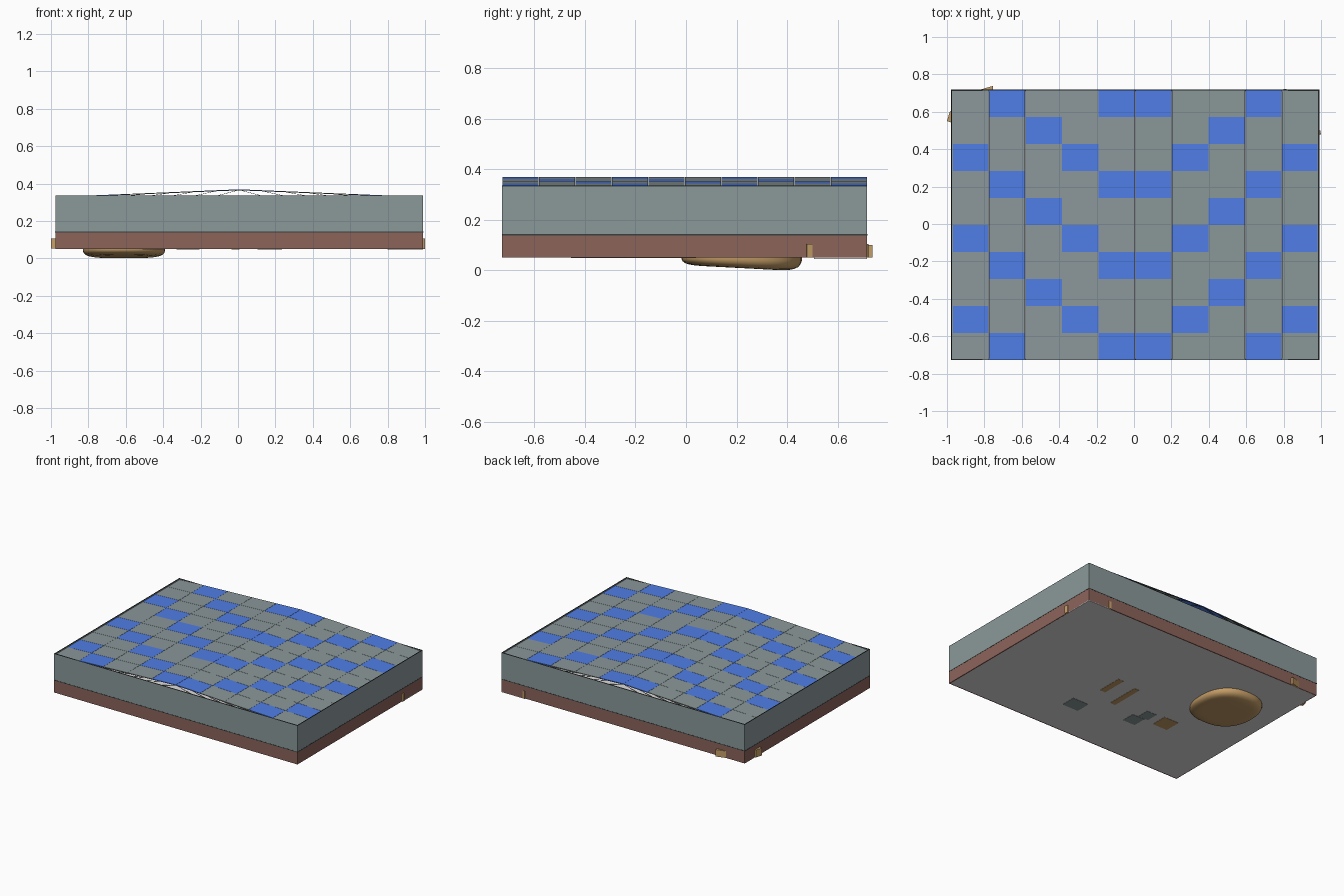
import bpy, bmesh, math
from mathutils import Vector

if "Cube" in bpy.data.objects:
    bpy.data.objects.remove(bpy.data.objects["Cube"])

X0, X1, Y0, Y1 = -0.977, 0.990, -0.727, 0.717
CX, CY = (X0 + X1) / 2, (Y0 + Y1) / 2
EAVE, RIDGE = 0.328, 0.369


def material(name, rgb):
    m = bpy.data.materials.new(name)
    m.diffuse_color = (*rgb, 1)
    m.use_nodes = True
    m.node_tree.nodes["Principled BSDF"].inputs["Base Color"].default_value = m.diffuse_color
    return m


GREY = material("blue grey panel", (0.258, 0.315, 0.322))
BLUE = material("roof blue", (0.082, 0.215, 0.82))
BRICK = material("brick brown", (0.262, 0.127, 0.102))
TAN = material("wood tan", (0.55, 0.335, 0.135))
FLOOR = material("floor pale grey", (0.75, 0.72, 0.72))
DARK = material("dark trim", (0.04, 0.05, 0.05))


def finish(name, bm, *mats):
    bmesh.ops.recalc_face_normals(bm, faces=bm.faces)
    me = bpy.data.meshes.new(name)
    bm.to_mesh(me)
    bm.free()
    ob = bpy.data.objects.new(name, me)
    bpy.context.collection.objects.link(ob)
    for m in mats:
        me.materials.append(m)
    return ob


def add_box(bm, lo, hi):
    r = bmesh.ops.create_cube(bm, size=1)
    for v in r["verts"]:
        v.co = Vector([lo[i] + (v.co[i] + 0.5) * (hi[i] - lo[i]) for i in range(3)])
    return r["verts"]


def box(name, lo, hi, mat):
    bm = bmesh.new()
    add_box(bm, lo, hi)
    return finish(name, bm, mat)


def prism(name, pts, z0, z1, mat):
    bm = bmesh.new()
    f = bm.faces.new([bm.verts.new((x, y, z0)) for x, y in pts])
    r = bmesh.ops.extrude_face_region(bm, geom=[f])
    for v in r["geom"]:
        if isinstance(v, bmesh.types.BMVert):
            v.co.z = z1
    return finish(name, bm, mat)


def wall_ring(name, z0, z1, mat, grow=0.0, t=0.008):
    """Four thin walls around the outline."""
    a, b, c, d = X0 - grow, X1 + grow, Y0 - grow, Y1 + grow
    bm = bmesh.new()
    for lo, hi in (((a, c), (b, c + t)), ((a, d - t), (b, d)),
                   ((a, c + t), (a + t, d - t)), ((b - t, c + t), (b, d - t))):
        add_box(bm, (*lo, z0), (*hi, z1))
    return finish(name, bm, mat)


def roof_z(x):
    return RIDGE - (RIDGE - EAVE) * abs(x - CX) / (X1 - CX)


# Walls and floor
wall_ring("lower_wall", 0.05, 0.138, BRICK)
wall_ring("wall_trim", 0.138, 0.143, DARK, 0.001)
wall_ring("upper_wall", 0.143, 0.332, GREY)
wall_ring("wall_cap", 0.332, 0.335, DARK, 0.0, 0.005)
box("floor", (X0 + 0.002, Y0 + 0.002, 0.05), (X1 - 0.002, Y1 - 0.002, 0.056), FLOOR)
box("ceiling", (CX - 0.74, Y0 + 0.009, 0.328), (CX + 0.74, Y1 - 0.009, 0.332), FLOOR)

# Low gable roof of separate plates with a mirrored diagonal pattern of blue
N = 10
INSET, GAP, THICK = 0.004, 0.0007, 0.003
dx, dy = (X1 - X0 - 2 * INSET) / N, (Y1 - Y0) / N
bm = bmesh.new()
for r in range(N):
    for c in range(N):
        x, y = X0 + INSET + dx * c, Y1 - dy * (r + 1)
        plate = add_box(bm, (x + GAP, y + GAP, -THICK), (x + dx - GAP, y + dy - GAP, 0))
        for v in plate:
            v.co.z += roof_z(v.co.x)
        blue = int((min(c, N - 1 - c) - r - 1) % 3 == 0)
        for f in {f for v in plate for f in v.link_faces}:
            f.material_index = blue
finish("roof", bm, GREY, BLUE)


# Slender trusses in the open gable ends
def bar(bm, a, b, y, w=0.0025):
    a, b = Vector((a[0], y, a[1])), Vector((b[0], y, b[1]))
    d = b - a
    r = bmesh.ops.create_cube(bm, size=1)
    q = d.to_track_quat("Z", "Y")
    for v in r["verts"]:
        v.co = (a + b) / 2 + q @ Vector((v.co.x * w, v.co.y * w, v.co.z * d.length))


bm = bmesh.new()
for y in (Y0 + 0.003, Y1 - 0.003):
    for s in (-1, 1):
        bar(bm, (CX, RIDGE - 0.004), (CX + s * 0.79, roof_z(CX + 0.79) - 0.003), y, 0.003)
        for i in range(6):
            xa, xb = CX + s * 0.12 * i, CX + s * 0.12 * (i + 1)
            bar(bm, (xb, 0.334), (xa, roof_z(xa) - 0.003), y, 0.002)
finish("gable_truss", bm, DARK)

# Rounded basin hanging below the floor, with a slightly tilted bottom
bm = bmesh.new()
SEG = 40
bx, by, rx, ry = -0.61, 0.22, 0.22, 0.238
rings = []
for scale, drop in ((1, 0), (1, 0.3), (0.98, 0.55), (0.94, 0.76), (0.87, 0.9), (0.77, 0.98), (0.65, 1), (0.3, 1)):
    ring = []
    for i in range(SEG):
        t = 2 * math.pi * i / SEG
        co, si = math.cos(t), math.sin(t)
        x = bx + rx * scale * math.copysign(abs(co) ** 0.85, co)
        y = by + ry * scale * math.copysign(abs(si) ** 0.85, si)
        low = 0.009 - 0.009 * (y - by) / 0.17
        ring.append(bm.verts.new((x, y, 0.054 - drop * (0.054 - max(low, 0)))))
    rings.append(ring)
for a, b in zip(rings, rings[1:]):
    for i in range(SEG):
        j = (i + 1) % SEG
        bm.faces.new((a[i], a[j], b[j], b[i])).smooth = True
bm.faces.new(rings[-1]).smooth = True
finish("basin", bm, TAN)

# Furniture corners that poke through the walls
prism("left_corner_tab", [(X0 + 0.01, 0.61), (-0.985, 0.60), (-1.0, 0.55), (X0 + 0.01, 0.54)],
      0.052, 0.105, TAN)
prism("back_corner_tab", [(-0.85, 0.71), (-0.755, 0.738), (-0.755, 0.71)], 0.05, 0.10, TAN)
prism("right_corner_tab", [(X1 - 0.01, 0.476), (1.0, 0.478), (0.996, 0.50), (X1 - 0.01, 0.502)],
      0.05, 0.105, TAN)
prism("back_right_tab", [(0.80, 0.71), (0.80, 0.722), (0.82, 0.72), (0.82, 0.71)], 0.05, 0.105, TAN)

# Rounded platform showing under the back right corner
arc = [(X1 - 0.19 * math.cos(t), Y1 - 0.21 * math.sin(t))
       for t in [math.pi / 2 * i / 12 for i in range(13)]]
prism("corner_platform", arc + [(X1, Y1)], 0.046, 0.051, FLOOR)

# Furniture undersides flush with the floor: centre x, y, width, depth
feet = [("bench_base", 0.145, -0.056, 0.045, 0.19, TAN),
        ("counter_base", -0.014, -0.112, 0.042, 0.25, TAN),
        ("table_base", -0.45, -0.21, 0.12, 0.12, TAN),
        ("cabinet_base", 0.17, -0.40, 0.13, 0.11, GREY),
        ("chair_base", -0.255, -0.307, 0.10, 0.10, GREY),
        ("stool_base", -0.29, -0.206, 0.08, 0.09, GREY)]
for name, x, y, w, d, m in feet:
    box(name, (x - w / 2, y - d / 2, 0.0485), (x + w / 2, y + d / 2, 0.051), m)
